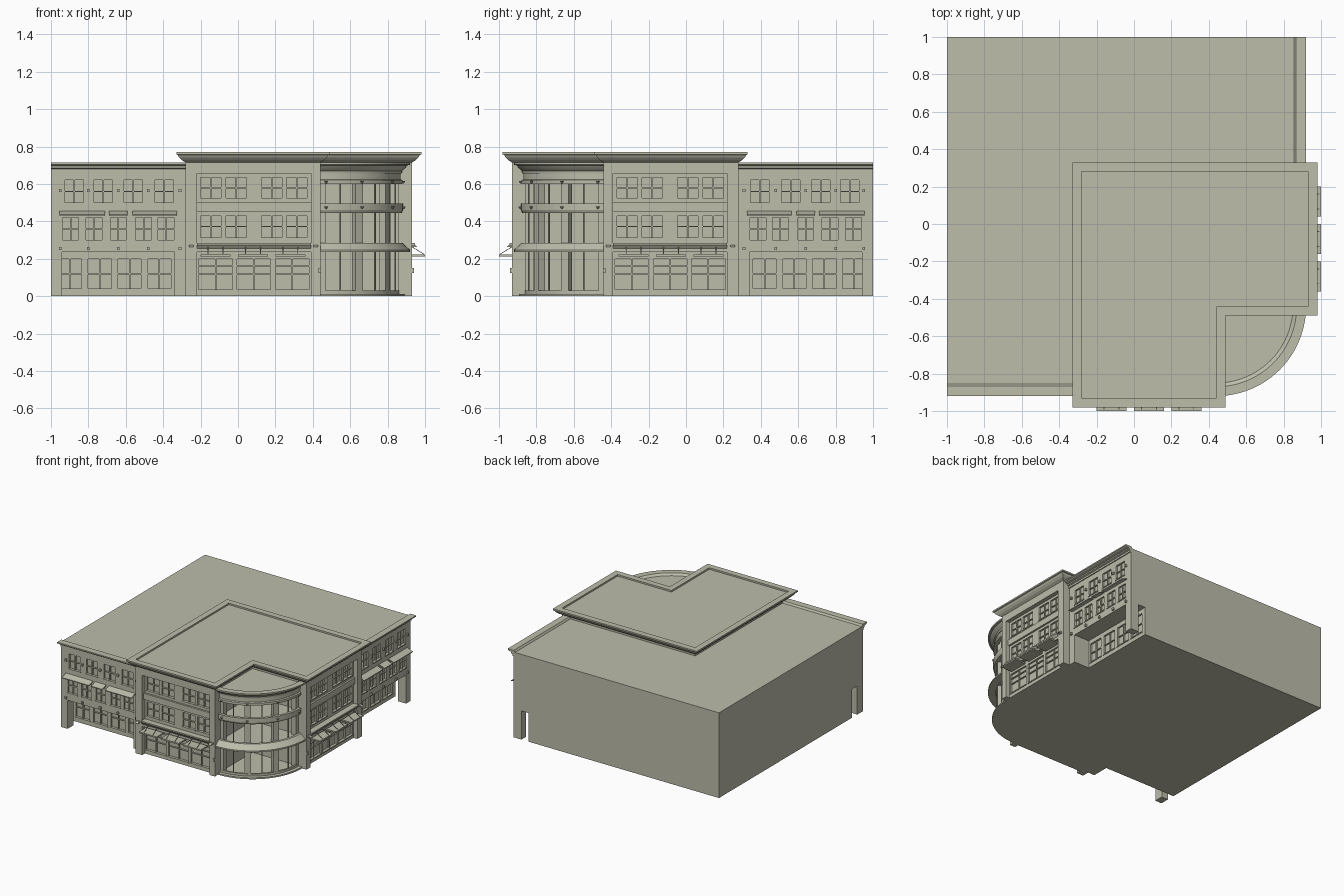
import bpy, bmesh, math
from mathutils import Matrix, Vector

cube = bpy.data.objects.get("Cube")
if cube:
    bpy.data.objects.remove(cube, do_unlink=True)

stone = bpy.data.materials.new("pale_stone")
stone.use_nodes = True
colour = (0.51, 0.51, 0.41, 1)
stone.diffuse_color = colour
stone.node_tree.nodes["Principled BSDF"].inputs["Base Color"].default_value = colour


def finish(name, bm):
    bmesh.ops.remove_doubles(bm, verts=bm.verts, dist=1e-5)
    bmesh.ops.recalc_face_normals(bm, faces=bm.faces)
    mesh = bpy.data.meshes.new(name)
    bm.to_mesh(mesh)
    bm.free()
    mesh.materials.append(stone)
    ob = bpy.data.objects.new(name, mesh)
    bpy.context.collection.objects.link(ob)
    return ob


def prism(bm, x0, x1, profile):
    """Extrude a (y, z) profile along x."""
    a = [bm.verts.new((x0, y, z)) for y, z in profile]
    b = [bm.verts.new((x1, y, z)) for y, z in profile]
    bm.faces.new(a)
    bm.faces.new(b[::-1])
    for i in range(len(a)):
        j = (i + 1) % len(a)
        bm.faces.new((a[i], b[i], b[j], a[j]))


def box(bm, x0, x1, y0, y1, z0, z1):
    prism(bm, x0, x1, [(y0, z0), (y1, z0), (y1, z1), (y0, z1)])


def panel(bm, x0, x1, z0, z1, y0, y1, holes):
    """Wall sheet with rectangular openings (hx0, hx1, hz0, hz1)."""
    xs = sorted({x0, x1} | {h[k] for h in holes for k in (0, 1)})
    zs = sorted({z0, z1} | {h[k] for h in holes for k in (2, 3)})
    grid = [[bm.verts.new((x, y0, z)) for z in zs] for x in xs]
    faces = []
    for i in range(len(xs) - 1):
        for j in range(len(zs) - 1):
            cx, cz = (xs[i] + xs[i + 1]) / 2, (zs[j] + zs[j + 1]) / 2
            if not any(h[0] < cx < h[1] and h[2] < cz < h[3] for h in holes):
                faces.append(bm.faces.new((grid[i][j], grid[i + 1][j],
                                           grid[i + 1][j + 1], grid[i][j + 1])))
    ext = bmesh.ops.extrude_face_region(bm, geom=faces, use_keep_orig=True)
    bmesh.ops.translate(bm, vec=(0, y1 - y0, 0),
                        verts=[v for v in ext["geom"] if isinstance(v, bmesh.types.BMVert)])


def windows(bm, centres, width, z0, z1, y0, y1):
    """Sash bars and sill for each window; returns the openings."""
    holes = []
    for c in centres:
        a, b, m = c - width / 2, c + width / 2, (z0 + z1) / 2
        holes.append((a, b, z0, z1))
        box(bm, c - .004, c + .004, y0 + .004, y1, z0, z1)
        box(bm, a, b, y0 + .004, y1, m - .003, m + .003)
        box(bm, a - .006, b + .006, y0 - .006, y1, z0 - .008, z0)
    return holes


# The two street fronts mirror each other across the diagonal
DIAGONAL = Matrix(((0, -1, 0, 0), (-1, 0, 0, 0), (0, 0, 1, 0), (0, 0, 0, 1)))


def both_fronts(name, bm):
    other = bm.copy()
    bmesh.ops.transform(other, matrix=DIAGONAL, verts=other.verts)
    finish("front_" + name, bm)
    finish("side_" + name, other)


def slab(name, outline, levels, base=True):
    """Stack of (offset, z) loops around a right-angled outline, capped on top."""
    bm = bmesh.new()
    n = len(outline)
    loops = []
    for off, z in levels:
        loop = []
        for i, p in enumerate(outline):
            d0 = (Vector(p) - Vector(outline[i - 1])).normalized()
            d1 = (Vector(outline[(i + 1) % n]) - Vector(p)).normalized()
            shift = Vector((d0.y + d1.y, -d0.x - d1.x)) * off
            loop.append(bm.verts.new((p[0] + shift.x, p[1] + shift.y, z)))
        loops.append(loop)
    for a, b in zip(loops, loops[1:]):
        for i in range(n):
            j = (i + 1) % n
            bm.faces.new((a[i], a[j], b[j], b[i]))
    bm.faces.new(loops[-1])
    if base:
        bm.faces.new(loops[0][::-1])
    return finish(name, bm)


CX, CY = .44, -.44


def quarter(name, profile, a0=-90, a1=0, steps=24):
    """Sweep a closed (radius, z) profile round the corner centre."""
    bm = bmesh.new()
    rings = []
    for s in range(steps + 1):
        t = math.radians(a0 + (a1 - a0) * s / steps)
        rings.append([bm.verts.new((CX + r * math.cos(t), CY + r * math.sin(t), z))
                      for r, z in profile])
    n = len(profile)
    for a, b in zip(rings, rings[1:]):
        for i in range(n):
            j = (i + 1) % n
            if profile[i][0] + profile[j][0] > 0:
                bm.faces.new((a[i], b[i], b[j], a[j]))
    bm.faces.new(rings[0][::-1])
    bm.faces.new(rings[-1])
    ob = finish(name, bm)
    bpy.context.view_layer.objects.active = ob
    ob.select_set(True)
    bpy.ops.object.shade_smooth_by_angle(angle=math.radians(25))
    ob.select_set(False)


def rect(r0, r1, z0, z1):
    return [(r0, z0), (r1, z0), (r1, z1), (r0, z1)]


# Main body: ground floor set back behind the arcades, full upper floors
slab("ground_floor_body", [(-1, 1), (-1, -.715), (-.28, -.715), (-.28, -.86), (.43, -.86),
     (.43, -.43), (.86, -.43), (.86, .28), (.715, .28), (.715, 1)], [(0, 0), (0, .24)])
slab("upper_body", [(-1, 1), (-1, -.855), (.43, -.855), (.43, -.43), (.855, -.43), (.855, 1)],
     [(0, .235), (0, .70)])

# Taller L-shaped block and its flared cornice with sunken roof
slab("block_core", [(-.28, .28), (-.28, -.88), (.44, -.88), (.44, -.44), (.88, -.44), (.88, .28)],
     [(0, 0), (0, .72)])
slab("block_cornice", [(-.28, .28), (-.28, -.93), (.44, -.93), (.44, -.44), (.93, -.44), (.93, .28)],
     [(0, .70), (0, .715), (.008, .72), (.02, .727), (.035, .742), (.042, .755), (.05, .758),
      (.05, .77), (0, .77), (0, .757)])

# Wing upper wall with two rows of windows
bm = bmesh.new()
holes = windows(bm, [-.895, -.77, -.64, -.505, -.385], .085, .30, .42, -.87, -.85)
holes += windows(bm, [-.875, -.72, -.56, -.395], .10, .50, .62, -.87, -.85)
panel(bm, -1, -.28, .235, .69, -.87, -.85, holes)
both_fronts("wing_wall", bm)

# Arcade: storefront at the back, corner column and inner pier
bm = bmesh.new()
holes = windows(bm, [-.9, -.74, -.58, -.42], .125, .04, .2, -.73, -.71)
panel(bm, -1, -.28, 0, .235, -.73, -.71, holes)
both_fronts("arcade_storefront", bm)
bm = bmesh.new()
box(bm, -1, -.94, -.87, -.795, 0, .235)
box(bm, -.34, -.28, -.87, -.715, 0, .235)
both_fronts("arcade_columns", bm)

# Wing cornice
bm = bmesh.new()
prism(bm, -1, -.28, [(-.86, .665), (-.878, .665), (-.878, .68), (-.89, .685), (-.89, .695),
                     (-.91, .70), (-.92, .705), (-.92, .715), (-.865, .715), (-.855, .70)])
both_fronts("wing_cornice", bm)

# Sloping wing awnings
bm = bmesh.new()
for a, b in ((-.955, -.71), (-.69, -.59), (-.565, -.325)):
    prism(bm, a, b, [(-.87, .455), (-.92, .437), (-.92, .43), (-.87, .447)])
both_fronts("wing_awnings", bm)

# Wall lamps
bm = bmesh.new()
for x in (-.95, -.8, -.64, -.48, -.31):
    for z in (.255, .565):
        box(bm, x - .007, x + .007, -.885, -.87, z - .009, z + .009)
for x in (-.25, .415):
    prism(bm, x - .012, x + .012, [(-.93, .262), (-.96, .262), (-.945, .275), (-.93, .275)])
box(bm, .43, .445, -.94, -.93, .125, .15)
both_fronts("wall_lamps", bm)

# Block frame: pilasters, lintel and floor bands
bm = bmesh.new()
box(bm, -.28, -.22, -.93, -.87, 0, .705)
box(bm, .39, .44, -.93, -.87, 0, .705)
box(bm, -.22, .39, -.93, -.87, .655, .705)
box(bm, -.22, .39, -.91, -.87, .45, .50)
prism(bm, -.22, .39, [(-.87, .235), (-.93, .235), (-.93, .255), (-.945, .275),
                      (-.945, .285), (-.87, .285)])
both_fronts("block_frame", bm)

# Block infill windows and storefront
bm = bmesh.new()
bays = [-.145, -.01, .18, .315]
holes = windows(bm, bays, .11, .315, .43, -.895, -.875)
holes += windows(bm, bays, .11, .525, .635, -.895, -.875)
holes += windows(bm, [-.12, .085, .29], .18, .035, .2, -.895, -.875)
panel(bm, -.22, .39, 0, .655, -.895, -.875, holes)
for c in (-.12, .085, .29):
    box(bm, c - .09, c + .09, -.892, -.875, .16, .166)
both_fronts("block_windows", bm)

# Flat canopies with tie rods
bm = bmesh.new()
for c in (-.12, .08, .28):
    box(bm, c - .08, c + .08, -1, -.90, .213, .224)
    for x in (c - .04, c + .04):
        prism(bm, x - .002, x + .002, [(-.93, .266), (-.93, .262), (-.995, .222), (-.995, .226)])
both_fronts("canopies", bm)

# Rounded corner: floors, bands, canopy and cornice
quarter("corner_base", [(0, 0), (.45, 0), (.45, .012), (0, .012)])
quarter("corner_floor_two", [(0, .245), (.43, .245), (.43, .27), (0, .27)])
quarter("corner_floor_three", [(0, .45), (.43, .45), (.43, .475), (0, .475)])
quarter("corner_roof", [(0, .64), (.42, .64), (.42, .70), (0, .70)])
quarter("corner_sill", rect(.405, .42, .012, .03))
quarter("corner_canopy", [(.42, .235), (.48, .235), (.48, .247), (.44, .285), (.42, .285)])
quarter("corner_middle_band", [(.42, .445), (.435, .445), (.442, .46), (.442, .495), (.42, .495)])
quarter("corner_upper_band", [(.41, .60), (.44, .60), (.44, .62), (.43, .625), (.43, .67), (.41, .67)])
quarter("corner_cornice", [(.41, .655), (.435, .655), (.437, .67), (.45, .68), (.465, .70),
                           (.48, .703), (.48, .715), (.43, .715), (.41, .70)])

# Corner piers, jambs and small lamps
for i, (a, w) in enumerate(((-88, 2), (-60, 3.3), (-30, 3.3), (-2, 2))):
    quarter(f"corner_pier_{i + 1}", rect(.375, .418, .01, .65), a - w, a + w, 2)
for i, a in enumerate((-75, -45, -15)):
    quarter(f"corner_mullion_{i + 1}", rect(.408, .418, .01, .65), a - .4, a + .4, 1)
bm = bmesh.new()
for a in (-86, -60, -30, -4):
    t = math.radians(a)
    for r, z in ((.446, .61), (.448, .472)):
        bmesh.ops.create_cone(bm, segments=8, radius1=.003, radius2=.01, depth=.014, cap_ends=True,
                              matrix=Matrix.Translation((CX + r * math.cos(t), CY + r * math.sin(t), z)))
finish("corner_lamps", bm)
